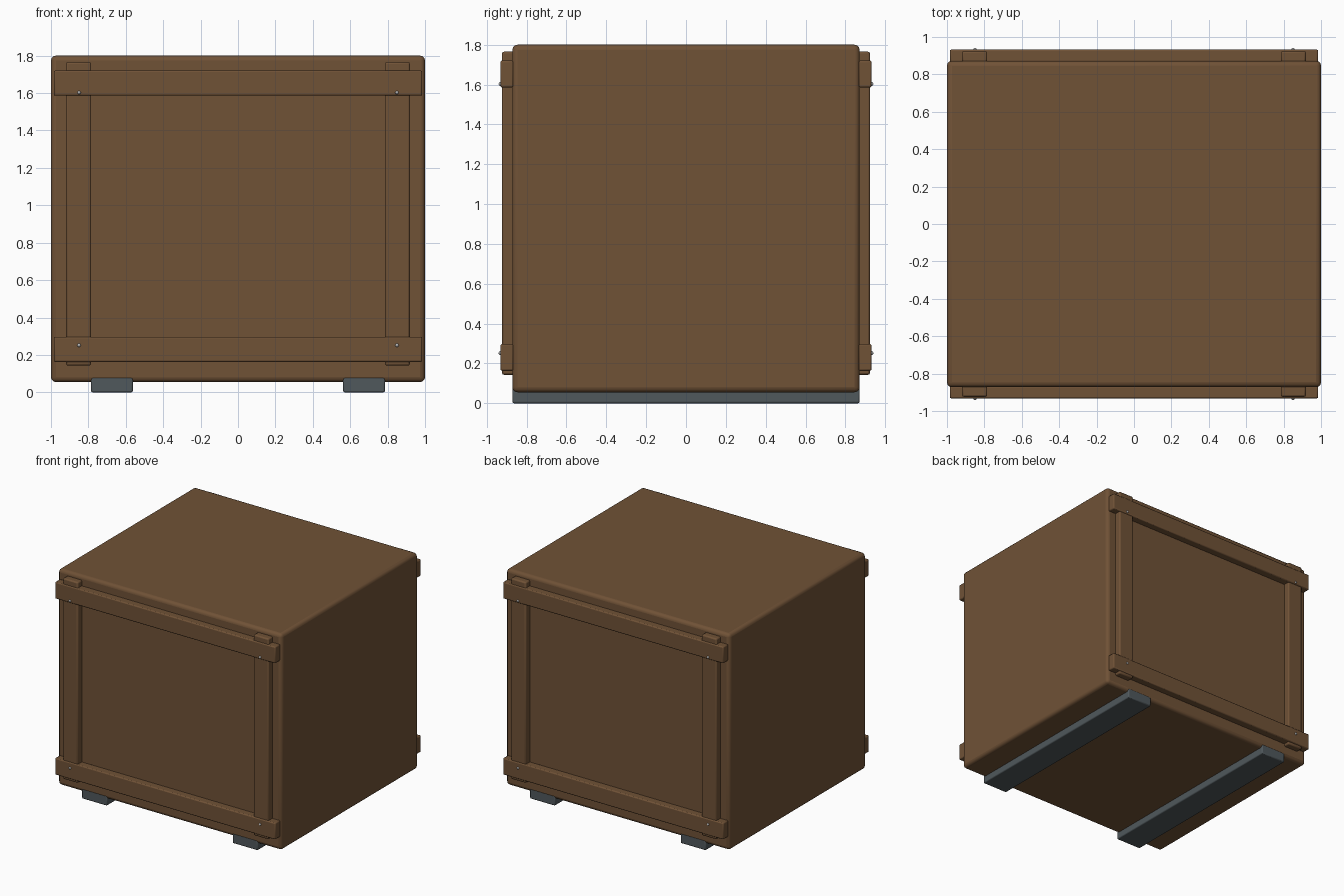
import bpy, math

if "Cube" in bpy.data.objects:
    bpy.data.objects.remove(bpy.data.objects["Cube"])


def material(name, color):
    m = bpy.data.materials.new(name)
    m.diffuse_color = (*color, 1)
    m.use_nodes = True
    m.node_tree.nodes["Principled BSDF"].inputs["Base Color"].default_value = m.diffuse_color
    return m


wood = material("brown_wood", (0.162, 0.084, 0.037))
dark = material("dark_runner", (0.08, 0.098, 0.107))
steel = material("bolt_steel", (0.45, 0.45, 0.45))


def finish(obj, name, mat):
    obj.name = name
    obj.data.materials.append(mat)
    bpy.ops.object.shade_smooth_by_angle(angle=math.radians(35))
    return obj


def box(name, lo, hi, bevel, mat, segments=2):
    bpy.ops.mesh.primitive_cube_add(
        size=1, location=[(a + b) / 2 for a, b in zip(lo, hi)])
    obj = bpy.context.object
    obj.scale = [b - a for a, b in zip(lo, hi)]
    bpy.ops.object.transform_apply(location=False, rotation=False, scale=True)
    mod = obj.modifiers.new("rounded_edges", 'BEVEL')
    mod.width, mod.segments = bevel, segments
    return finish(obj, name, mat)


# Main crate body
box("crate_body", (-1, -0.872, 0.055), (1, 0.872, 1.8), 0.026, wood, 3)

# Two runners underneath
for side, x in (("left", -0.674), ("right", 0.674)):
    box(f"runner_{side}", (x - 0.112, -0.872, 0), (x + 0.112, 0.872, 0.08), 0.008, dark)

# Batten frame with bolts, on the front and back faces
for face, s in (("front", -1), ("back", 1)):
    def depth(a, b):
        return sorted((s * a, s * b))

    y0, y1 = depth(0.855, 0.924)
    for side, x in (("left", -0.852), ("right", 0.852)):
        box(f"{face}_post_{side}", (x - 0.067, y0, 0.143), (x + 0.067, y1, 1.765), 0.01, wood)

    y0, y1 = depth(0.866, 0.932)
    for level, z, bolt_z in (("bottom", 0.23, 0.252), ("top", 1.653, 1.603)):
        box(f"{face}_rail_{level}", (-0.985, y0, z - 0.067), (0.985, y1, z + 0.067), 0.008, wood)
        for side, x in (("left", -0.85), ("right", 0.85)):
            bpy.ops.mesh.primitive_uv_sphere_add(
                segments=12, ring_count=6, radius=0.01, location=(x, s * 0.931, bolt_z),
                rotation=(math.pi / 2, 0, 0))
            finish(bpy.context.object, f"{face}_bolt_{level}_{side}", steel)
